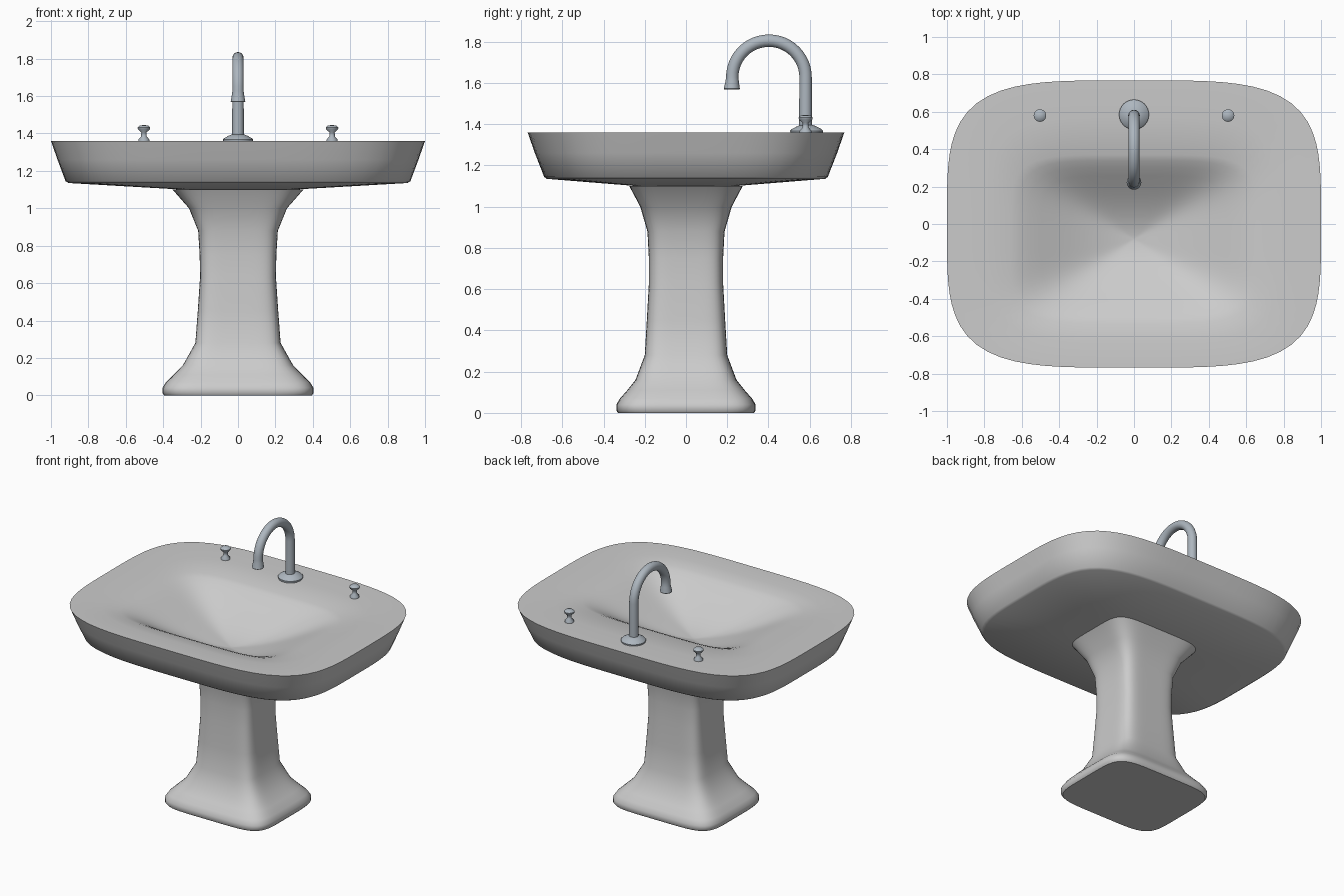
import bpy, bmesh
from math import sin, cos, pi, radians
from mathutils import Vector

if "Cube" in bpy.data.objects:
    bpy.data.objects.remove(bpy.data.objects["Cube"])


def loft(name, rings, angle=40, mat=None):
    """Skin a list of equal-length rings and cap both ends."""
    bm = bmesh.new()
    rows = [[bm.verts.new(p) for p in r] for r in rings]
    n = len(rows[0])
    for a, b in zip(rows, rows[1:]):
        for i in range(n):
            j = (i + 1) % n
            bm.faces.new((a[i], a[j], b[j], b[i]))
    bm.faces.new(rows[0][::-1])
    bm.faces.new(rows[-1])
    bmesh.ops.recalc_face_normals(bm, faces=bm.faces)
    me = bpy.data.meshes.new(name)
    bm.to_mesh(me)
    bm.free()
    ob = bpy.data.objects.new(name, me)
    bpy.context.collection.objects.link(ob)
    if mat:
        me.materials.append(mat)
    bpy.ops.object.select_all(action='DESELECT')
    ob.select_set(True)
    bpy.context.view_layer.objects.active = ob
    bpy.ops.object.shade_smooth_by_angle(angle=radians(angle))
    return ob


def squircle(a, b, z, n=4.0, cx=0.0, cy=0.0, seg=96):
    """Rounded rectangle ring with half sizes a, b."""
    pts = []
    for i in range(seg):
        t = 2 * pi * i / seg
        c, s = cos(t), sin(t)
        r = (abs(c) ** n + abs(s) ** n) ** (-1 / n)
        pts.append(Vector((cx + a * r * c, cy + b * r * s, z)))
    return pts


chrome = bpy.data.materials.new("tap_metal")
chrome.diffuse_color = (0.42, 0.47, 0.52, 1)
chrome.use_nodes = True
chrome.node_tree.nodes["Principled BSDF"].inputs["Base Color"].default_value = chrome.diffuse_color

# Basin: underside, flared wall, deck, then pyramid-like bowl
outer = [(0.30, 0.24, 1.10), (0.905, 0.675, 1.135), (0.922, 0.688, 1.145),
         (0.965, 0.733, 1.26), (1.0, 0.768, 1.36)]
rings = [squircle(a, b, z) for a, b, z in outer]
rings.append(squircle(0.985, 0.755, 1.36))
rings.append(squircle(0.80, 0.60, 1.357, 4, 0, -0.03))
bowl = [(1.0, 1.345), (0.93, 1.332), (0.85, 1.312), (0.75, 1.282), (0.65, 1.25),
        (0.52, 1.212), (0.4, 1.18), (0.27, 1.152), (0.15, 1.132), (0.05, 1.122), (0.01, 1.12)]
for t, z in bowl:
    rings.append(squircle(0.66 * t, 0.45 * t, z, 5, 0, -0.08))
loft("basin", rings, 45)

# Pedestal: waisted column with spreading foot and head
column = [(0.395, 0.33, 0.0), (0.404, 0.338, 0.012), (0.404, 0.338, 0.04),
          (0.385, 0.32, 0.07), (0.345, 0.285, 0.11), (0.295, 0.245, 0.16),
          (0.228, 0.20, 0.28), (0.215, 0.19, 0.45), (0.203, 0.18, 0.63),
          (0.205, 0.18, 0.75), (0.213, 0.187, 0.88), (0.262, 0.222, 1.0),
          (0.35, 0.275, 1.10)]
loft("pedestal", [squircle(a, b, z, 5.5) for a, b, z in column], 45)

# Spout: upright, half-circle bend and flared nozzle
Y0, R, ZC = 0.58, 0.178, 1.627
path = [(Y0, 1.36, 0.031, 0), (Y0, 1.5, 0.031, 0)]
for k in range(25):
    t = pi * k / 24
    path.append((Y0 - R + R * cos(t), ZC + R * sin(t), 0.03, t))
path += [(Y0 - 2 * R, 1.61, 0.032, pi), (Y0 - 2 * R - 0.002, 1.572, 0.039, pi),
         (Y0 - 2 * R - 0.002, 1.568, 0.036, pi)]
tube = []
for y, z, r, t in path:
    across = Vector((0, cos(t), sin(t)))
    tube.append([Vector((0, y, z)) + r * (Vector((1, 0, 0)) * cos(2 * pi * i / 24)
                 + across * sin(2 * pi * i / 24)) for i in range(24)])
loft("spout", tube, 40, chrome)


def turned(name, x, y, profile, seg, mat):
    """Lathe a radius/height profile around a vertical axis."""
    return loft(name, [squircle(r, r, z, 2, x, y, seg) for r, z in profile], 50, mat)


# Spout collar
turned("spout_collar", 0, Y0 + 0.005,
       [(0.078, 1.355), (0.08, 1.368), (0.072, 1.376), (0.05, 1.388), (0.031, 1.396)], 32, chrome)

# Tap handles
handle = [(0.03, 1.355), (0.029, 1.368), (0.015, 1.384), (0.014, 1.406),
          (0.032, 1.422), (0.034, 1.432), (0.024, 1.442), (0.004, 1.445)]
for side, x in (("left", -0.503), ("right", 0.503)):
    turned(side + "_tap_handle", x, Y0, handle, 12, chrome)
